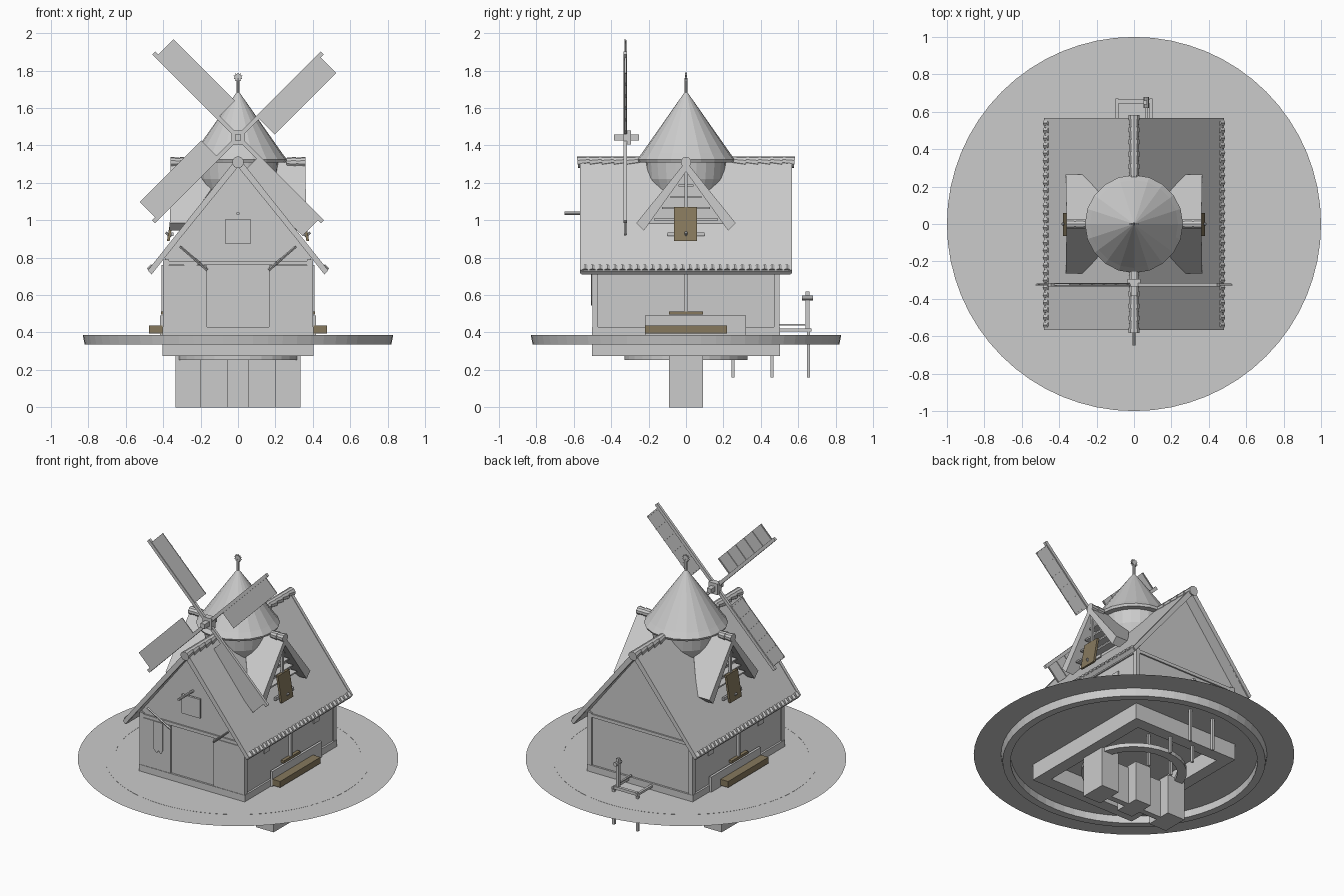
import bpy, bmesh, math
from mathutils import Vector, Matrix

if "Cube" in bpy.data.objects:
    bpy.data.objects.remove(bpy.data.objects["Cube"])

BROWN = bpy.data.materials.new("brown_wood")
BROWN.diffuse_color = (0.24, 0.19, 0.11, 1)
BROWN.use_nodes = True
BROWN.node_tree.nodes["Principled BSDF"].inputs["Base Color"].default_value = BROWN.diffuse_color

def finish(name, bm, mat=None):
    bmesh.ops.recalc_face_normals(bm, faces=bm.faces)
    me = bpy.data.meshes.new(name)
    bm.to_mesh(me)
    bm.free()
    ob = bpy.data.objects.new(name, me)
    bpy.context.collection.objects.link(ob)
    if mat:
        me.materials.append(mat)
    return ob

def hull(name, pts, mat=None):
    bm = bmesh.new()
    bmesh.ops.convex_hull(bm, input=[bm.verts.new(p) for p in pts])
    return finish(name, bm, mat)

def box(name, x0, x1, y0, y1, z0, z1, mat=None):
    return hull(name, [(x, y, z) for x in (x0, x1) for y in (y0, y1) for z in (z0, z1)], mat)

def extrude_y(name, prof, y0, y1, mat=None):
    bm = bmesh.new()
    f = bm.faces.new([bm.verts.new((x, y0, z)) for x, z in prof])
    r = bmesh.ops.extrude_face_region(bm, geom=[f])
    bmesh.ops.translate(bm, vec=(0, y1 - y0, 0),
                        verts=[v for v in r['geom'] if isinstance(v, bmesh.types.BMVert)])
    return finish(name, bm, mat)

def rod(name, p, q, r0, r1=None, n=8, mat=None):
    p, q = Vector(p), Vector(q)
    m = Matrix.Translation((p + q) / 2) @ (q - p).to_track_quat('Z', 'Y').to_matrix().to_4x4()
    bm = bmesh.new()
    bmesh.ops.create_cone(bm, cap_ends=True, segments=n, radius1=r0,
                          radius2=r0 if r1 is None else r1, depth=(q - p).length, matrix=m)
    return finish(name, bm, mat)

def lathe(name, prof, n, closed=False):
    bm = bmesh.new()
    rings = [[bm.verts.new((r * math.cos(i * math.tau / n), r * math.sin(i * math.tau / n), z))
              for i in range(n)] for r, z in prof]
    pairs = list(zip(rings, rings[1:])) + ([(rings[-1], rings[0])] if closed else [])
    for a, b in pairs:
        for i in range(n):
            j = (i + 1) % n
            bm.faces.new((a[i], a[j], b[j], b[i]))
    bmesh.ops.remove_doubles(bm, verts=bm.verts, dist=1e-5)
    return finish(name, bm)

# ground disc and curb ring
bm = bmesh.new()
bmesh.ops.create_circle(bm, cap_ends=True, radius=1, segments=64,
                        matrix=Matrix.Translation((0, 0, .385)))
finish("ground_disc", bm)
lathe("curb_ring", [(.77, .335), (.82, .335), (.83, .386), (.77, .386)], 64, True)

# hollow foundation and sub-structure
for s in (-1, 1):
    box("foundation_side", s * .32, s * .403, -.5, .5, .275, .43)
    box("foundation_end", -.4, .4, s * .42, s * .503, .275, .43)
lathe("lower_ring", [(.27, .252), (.33, .252), (.33, .28), (.27, .28)], 32, True)
for x0, x1 in ((-.335, -.2), (-.06, .06), (.2, .335)):
    box("pillar", x0, x1, -.09, .09, 0, .275)
box("pillar_wall", -.3, .3, -.02, .02, 0, .26)
for x in (-.09, .09):
    for y, z in ((.25, .385), (.46, .385), (.655, .42)):
        box("stilt", x - .008, x + .008, y - .008, y + .008, .16, z)

# dock at the back
for x in (-.09, .09):
    box("dock_rail", x - .008, x + .008, .5, .67, .405, .42)
box("dock_crossbar", -.09, .09, .645, .665, .405, .425)
box("dock_post", .052, .07, .64, .66, .42, .62)
rod("dock_lamp", (.065, .62, .585), (.065, .68, .585), .014)
box("dock_handrail", .06, .072, .5, .65, .438, .446)

# house body with timber frame
extrude_y("house_walls", [(-.39, .386), (.39, .386), (.39, .81), (0, 1.3), (-.39, .81)], -.49, .49)
for sx in (-1, 1):
    for sy in (-1, 1):
        box("corner_post", sx * .37, sx * .4, sy * .47, sy * .5, .386, .79)
    box("side_top_beam", sx * .38, sx * .4, -.5, .5, .76, .79)
for s in (-1, 1):
    box("gable_beam", -.4, .4, s * .48, s * .5, .76, .782)

# front doors, braces, banner and hanging sign
for s in (-1, 1):
    box("door_panel", s * .165, s * .37, -.5, -.48, .43, .757)
    rod("brace", (s * .31, -.545, .86), (s * .165, -.5, .735), .007, n=4)
extrude_y("banner", [(-.29, .76), (-.22, .76), (-.22, .57), (-.235, .545), (-.25, .565),
                     (-.265, .545), (-.29, .57)], -.507, -.502)
rod("sign_pole", (0, -.65, 1.037), (0, -.49, 1.037), .009)
box("hanging_sign", -.07, .07, -.515, -.5, .875, 1.005)

# side walls: bench, planter, post, small windows
for s in (-1, 1):
    box("bench", s * .405, s * .475, -.22, .22, .395, .437, BROWN)
    box("planter", s * .4, s * .417, -.22, .32, .386, .49)
    box("wall_post", s * .39, s * .41, -.01, .01, .5, .76)
    box("wall_shelf", s * .39, s * .412, -.09, .09, .495, .512, BROWN)
    for y in (-.25, .29):
        box("small_window", s * .38, s * .397, y - .03, y + .03, .63, .7)

# main roof, barge boards, eave tiles
def chevron(name, dz, w, y0, y1):
    extrude_y(name, [(0, 1.335 + dz), (.48, .73 + dz), (.462, .71 + dz), (0, 1.335 + dz - w),
                     (-.462, .71 + dz), (-.48, .73 + dz)], y0, y1)
chevron("main_roof", 0, .04, -.56, .56)
for s in (-1, 1):
    chevron("barge_board", .005, .055, s * .545, s * .567)
    for i in range(28):
        y = -.54 + i * .04
        rod("eave_tile", (s * .474, y, .731), (s * .455, y, .756), .018, .014, 6)
    for i in range(5):
        y = .25 + i * .065
        rod("ridge_tile", (0, s * y, 1.318), (0, s * (y + .07), 1.31), .024, .032, 10)

# dormers
for sx in (-1, 1):
    for sy in (-1, 1):
        top = [(.04, 0, 1.315), (.36, 0, 1.315), (.365, sy * .265, .985), (.27, sy * .265, .985)]
        low = [(.04, 0, 1.26), (.36, 0, 1.26), (.365, sy * .225, .945), (.27, sy * .225, .945)]
        hull("dormer_roof", [(sx * x, y, z) for x, y, z in top + low])
    hull("dormer_wall", [(sx * x, y, z) for x in (.1, .28) for y, z in
                         ((0, 1.27), (.22, .97), (-.22, .97))])
    for i in range(4):
        z, w = 1.0 + i * .06, .17 - i * .043
        box("dormer_slat", sx * .28, sx * .33, -w, w, z, z + .01)
    for x in (.26, .31):
        rod("dormer_cap", (sx * x, 0, 1.31), (sx * (x + .05), 0, 1.31), .024, .029, 10)
    box("dormer_post", sx * .33, sx * .345, -.007, .007, .95, 1.26)
    box("dormer_crossbar", sx * .345, sx * .358, -.1, .1, .915, .935)
    hull("shutter", [(sx * (x + d), y, z) for x, z in ((.335, 1.07), (.365, .89))
                     for d in (0, .015) for y in (-.065, .06)], BROWN)
    rod("shutter_pin", (sx * .36, 0, .91), (sx * .385, 0, .935), .007)

# round tower, conical cap and finial
lathe("tower_bowl", [(0, 1.07), (.12, 1.08), (.18, 1.15), (.208, 1.22), (.217, 1.32)], 24)
lathe("tower_cone", [(0, 1.31), (.255, 1.31), (.262, 1.325), (.235, 1.36), (0, 1.695)], 20)
rod("finial_rod", (0, 0, 1.66), (0, 0, 1.76), .009)
star = [((.026 if i % 2 else .017) * math.cos(i * math.pi / 10),
         1.765 + (.026 if i % 2 else .017) * math.sin(i * math.pi / 10)) for i in range(20)]
extrude_y("finial_star", star, -.006, .006)

# sails: hub, four spars with ribbed panels on the clockwise side
HZ, HY = 1.443, -.325
box("sail_shaft", -.016, .016, -.385, -.25, HZ - .016, HZ + .016)
box("sail_hub", -.034, .034, -.335, -.295, HZ - .038, HZ + .038)
for k in range(4):
    a = math.radians(45 + 90 * k)
    u, w = (math.cos(a), math.sin(a)), (math.sin(a), -math.cos(a))
    def slab(name, r0, r1, w0, w1, y0, y1):
        hull(name, [(u[0] * r + w[0] * t, HY + y, HZ + u[1] * r + w[1] * t)
                    for r in (r0, r1) for t in (w0, w1) for y in (y0, y1)])
    slab("sail_spar", .02, .638, -.011, .011, -.009, .009)
    slab("sail_panel", .15, .615, .011, .128, -.004, .001)
    for i in range(6):
        r = .155 + i * .09
        slab("sail_rib", r, r + .007, 0, .126, 0, .006)
